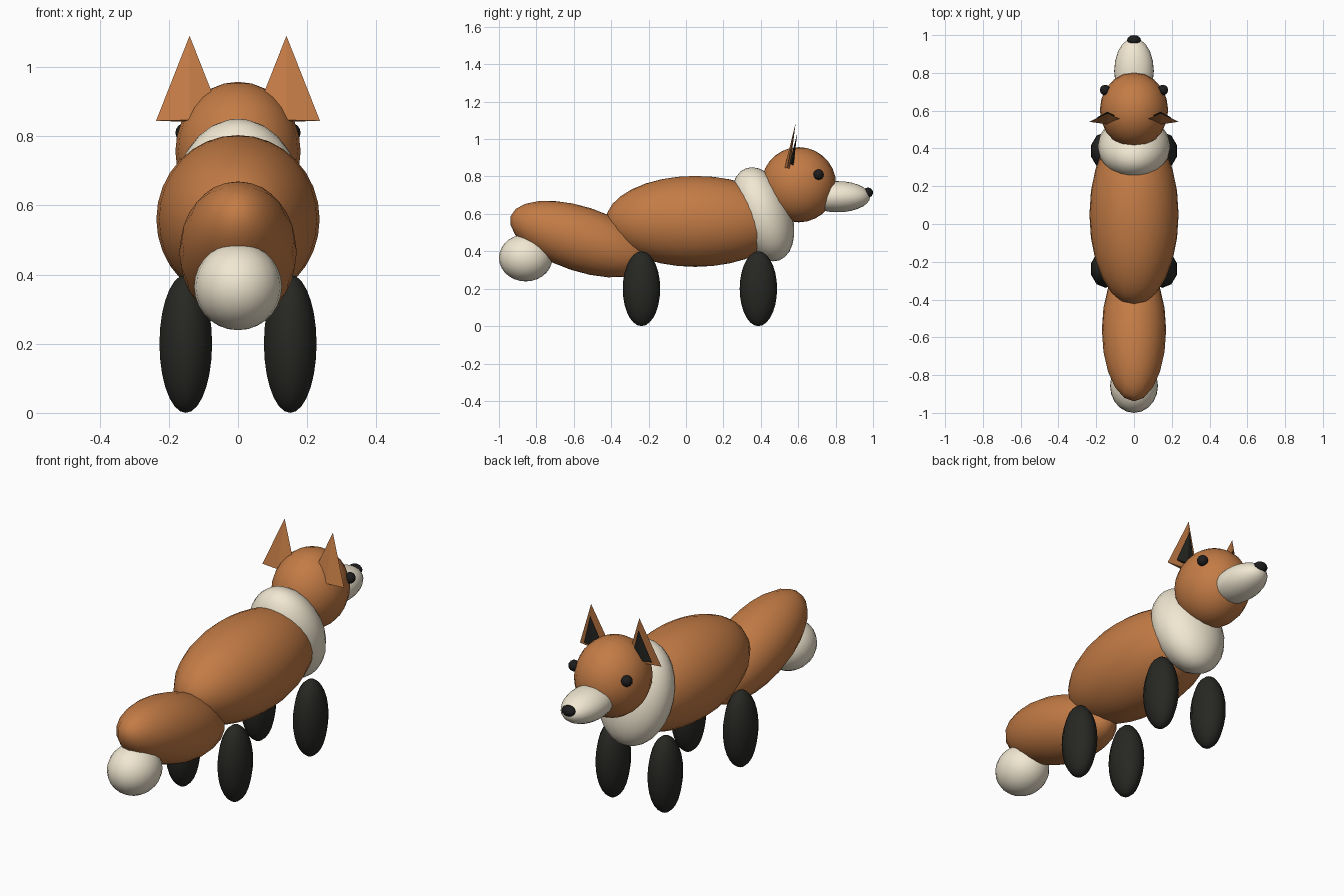
import bpy
from math import radians

if "Cube" in bpy.data.objects:
    bpy.data.objects.remove(bpy.data.objects["Cube"])


def material(name, rgb):
    m = bpy.data.materials.new(name)
    m.diffuse_color = (*rgb, 1)
    m.use_nodes = True
    m.node_tree.nodes["Principled BSDF"].inputs["Base Color"].default_value = m.diffuse_color
    return m


ORANGE = material("orange_fur", (0.55, 0.20, 0.06))
CREAM = material("cream_fur", (0.88, 0.80, 0.64))
DARK = material("dark_fur", (0.02, 0.02, 0.017))
BLACK = material("black", (0.012, 0.012, 0.012))


def finish(name, mat, scale, smooth):
    ob = bpy.context.object
    ob.name = name
    ob.scale = scale
    ob.data.materials.append(mat)
    if smooth:
        bpy.ops.object.shade_smooth()
    return ob


def ellipsoid(name, mat, loc, radii, tilt=0, segments=20, rings=14):
    bpy.ops.mesh.primitive_uv_sphere_add(segments=segments, ring_count=rings, radius=1,
                                         location=loc, rotation=(radians(tilt), 0, 0))
    return finish(name, mat, radii, True)


def ear_blade(name, mat, loc, half_width, thickness, height):
    # thin four-sided spike leaning towards the nose
    bpy.ops.mesh.primitive_cone_add(vertices=4, radius1=1, radius2=0, depth=1,
                                    location=loc, rotation=(radians(-10.5), 0, 0))
    return finish(name, mat, (half_width, thickness, height), False)


# Body, chest ruff and tail
ellipsoid("body", ORANGE, (0, 0.05, 0.56), (0.236, 0.48, 0.243), segments=24, rings=16)
ellipsoid("chest", CREAM, (0, 0.41, 0.598), (0.192, 0.153, 0.262), tilt=20)
ellipsoid("tail", ORANGE, (0, -0.56, 0.465), (0.17, 0.397, 0.173), tilt=-18, rings=12)
ellipsoid("tail_tip", CREAM, (0, -0.857, 0.365), (0.127, 0.143, 0.126))

# Head, snout and nose
ellipsoid("head", ORANGE, (0, 0.603, 0.756), (0.181, 0.2, 0.201))
ellipsoid("snout", CREAM, (0, 0.81, 0.692), (0.105, 0.175, 0.083))
ellipsoid("nose", BLACK, (0, 0.973, 0.714), (0.037, 0.027, 0.027), segments=12, rings=8)

# Paired parts
for side, s in (("left", -1), ("right", 1)):
    ellipsoid(f"{side}_eye", BLACK, (s * 0.153, 0.709, 0.81), (0.028, 0.028, 0.028),
              segments=12, rings=8)
    ear_blade(f"{side}_ear", ORANGE, (s * 0.14, 0.564, 0.967), 0.097, 0.014, 0.25)
    ear_blade(f"{side}_inner_ear", DARK, (s * 0.14, 0.579, 0.947), 0.058, 0.012, 0.17)
    for end, y in (("front", 0.387), ("back", -0.238)):
        ellipsoid(f"{end}_{side}_leg", DARK, (s * 0.151, y, 0.2), (0.08, 0.1, 0.2),
                  segments=10, rings=14)
